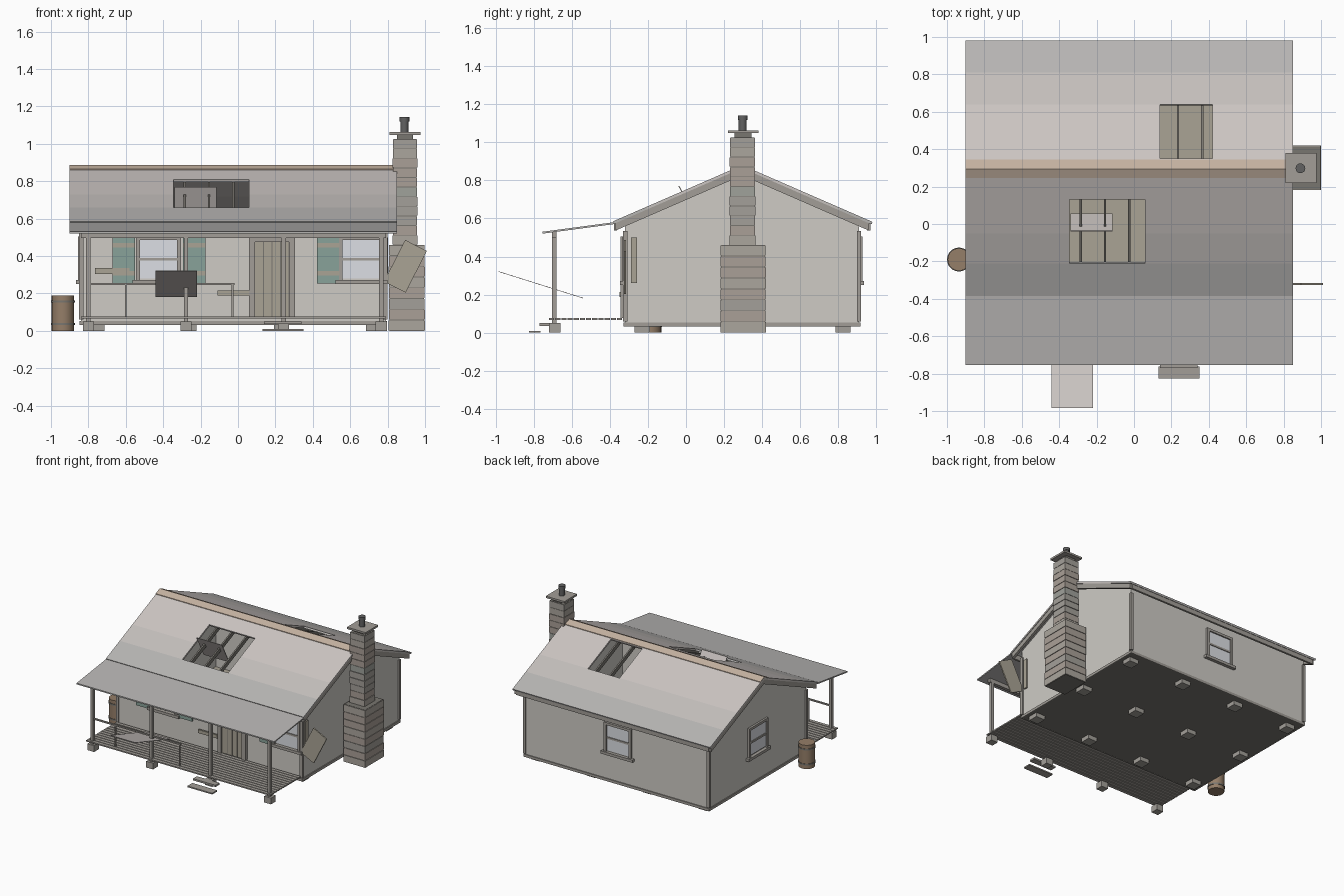
import bpy, bmesh, math, random
from mathutils import Matrix, Vector

if "Cube" in bpy.data.objects:
    bpy.data.objects.remove(bpy.data.objects["Cube"])

random.seed(3)
mats = {}

def paint(o, *cols):
    for c in cols:
        if c not in mats:
            mats[c] = bpy.data.materials.new("paint_%d" % len(mats))
            mats[c].diffuse_color = (*c, 1)
        o.data.materials.append(mats[c])

def mesh_obj(name, verts, faces, *cols):
    me = bpy.data.meshes.new(name)
    me.from_pydata(verts, [], faces)
    o = bpy.data.objects.new(name, me)
    bpy.context.collection.objects.link(o)
    paint(o, *cols)
    return o

def prism(name, pts, x0, x1, col):
    """Extrude a (y, z) outline along x."""
    n = len(pts)
    v = [(x, y, z) for x in (x0, x1) for y, z in pts]
    f = [tuple(range(n))[::-1], tuple(range(n, 2 * n))]
    f += [(i, (i + 1) % n, n + (i + 1) % n, n + i) for i in range(n)]
    o = mesh_obj(name, v, f, col)
    bm = bmesh.new()
    bm.from_mesh(o.data)
    bmesh.ops.recalc_face_normals(bm, faces=bm.faces)
    bm.to_mesh(o.data)
    bm.free()
    return o

def box(name, x0, x1, y0, y1, z0, z1, col):
    return prism(name, [(y0, z0), (y1, z0), (y1, z1), (y0, z1)], x0, x1, col)

def cylinder(name, x, y, z0, z1, r, col, sides=20):
    bpy.ops.mesh.primitive_cylinder_add(vertices=sides, radius=r, depth=z1 - z0,
                                        location=(x, y, (z0 + z1) / 2))
    o = bpy.context.object
    o.name = name
    paint(o, col)
    bpy.ops.object.shade_smooth_by_angle()
    return o

WALL, TRIM, WOOD = (.62, .6, .56), (.36, .34, .31), (.4, .37, .3)
DARK, IRON, GREEN = (.19, .18, .16), (.12, .12, .12), (.25, .36, .32)
GLASS, RUST, BARREL = (.72, .74, .78), (.55, .44, .35), (.3, .21, .14)
SHEET, SHEET2, SHEET3 = (.6, .56, .54), (.55, .52, .5), (.47, .46, .45)
STONES = [(.37, .35, .32), (.41, .38, .34), (.35, .36, .33), (.4, .35, .31)]
X0, X1, Y0, Y1, RY = -.84, .79, -.32, .91, .295

def zr(y):
    return .88 - .435 * abs(y - RY)

# walls, floor and sill
gable = [(Y0, .04), (Y1, .04), (Y1, zr(Y1) - .018), (RY, .862), (Y0, zr(Y0) - .018)]
prism("left_wall", gable, X0, X0 + .02, WALL)
prism("right_wall", gable, X1 - .02, X1, WALL)
box("front_wall", X0 + .02, X1 - .02, Y0, Y0 + .02, .04, zr(Y0) - .018, WALL)
box("back_wall", X0 + .02, X1 - .02, Y1 - .02, Y1, .04, zr(Y1) - .018, WALL)
box("floor_base", X0, X1, Y0, Y1, .033, .045, DARK)
box("floor_boards", X0 + .02, X1 - .02, Y0 + .02, Y1 - .02, .045, .055, WOOD)
for y in (Y0 - .007, Y1):
    box("long_sill", X0 - .007, X1 + .007, y, y + .007, .032, .053, TRIM)
for x in (X0 - .007, X1):
    box("side_sill", x, x + .007, Y0, Y1, .032, .053, TRIM)
for x in (X0 - .01, X1 - .013):
    for y in (Y0 - .01, Y1 - .013):
        box("corner_board", x, x + .023, y, y + .023, .06, .535, TRIM)

# piers under the house
for i in range(4):
    x = -.755 + .4933 * i
    for y in (-.23, .3, .825):
        box("pier", x - .04, x + .04, y - .04, y + .04, 0, .034, STONES[0])

# roof slopes with holes
def slope(name, ys, hole):
    xs = [-.9, hole[0], hole[1], .85]
    v = [(x, y, zr(y)) for y in ys for x in xs]
    f, m = [], []
    for j in range(len(ys) - 1):
        for i in range(3):
            if i == 1 and hole[2] < (ys[j] + ys[j + 1]) / 2 < hole[3]:
                continue
            a = j * 4 + i
            f.append((a, a + 1, a + 5, a + 4))
            m.append(min(j, 2) if ys[0] < 0 else min(3 - j, 2))
    o = mesh_obj(name, v, f, SHEET3, SHEET2, SHEET)
    o.data.polygons.foreach_set("material_index", m)
    s = o.modifiers.new("thickness", "SOLIDIFY")
    s.thickness, s.offset = .014, -1

slope("front_roof", [-.385, -.21, -.05, .13, RY], (-.345, .06, -.21, .13))
slope("back_roof", [RY, .35, .64, .81, .98], (.14, .42, .35, .64))
prism("ridge_cap", [(.245, zr(.245) + .001), (RY, .881), (.345, zr(.345) + .001),
                    (.345, zr(.345) + .006), (RY, .887), (.245, zr(.245) + .006)],
      -.9, .85, RUST)

# rafters, barge boards and fascia
def sloped(name, y, top, depth, x0, x1, col):
    prism(name, [(RY, .88 - top), (y, zr(y) - top), (y, zr(y) - top - depth),
                 (RY, .88 - top - depth)], x0, x1, col)

for ye in (Y0 + .02, Y1 - .02):
    for i in range(13):
        x = -.805 + .13 * i
        sloped("rafter", ye, .016, .035, x - .006, x + .006, DARK)
for ye in (-.37, .96):
    for x in (-.895, .825):
        sloped("barge_board", ye, .014, .04, x, x + .02, TRIM)
    box("fascia", -.875, .825, ye - .008, ye + .008, zr(ye) - .054, zr(ye) - .015, TRIM)

# loose sheets
prism("sheet_in_hole", [(-.04, .77), (-.034, .77), (.056, .6), (.05, .6)], -.34, -.115, SHEET)
prism("fallen_sheet", [(-.985, .32), (-.985, .323), (-.54, .183), (-.54, .18)], -.44, -.22, SHEET)

# porch roof, beam, posts and deck
prism("porch_roof", [(-.755, .52), (-.38, .57), (-.38, .58), (-.755, .53)], -.9, .85, SHEET3)
box("porch_beam", X0, X1, -.705, -.68, .497, .528, TRIM)
for i in range(4):
    x = -.8 + .522 * i
    box("porch_post", x - .012, x + .012, -.705, -.68, .05, .5, TRIM)
    box("post_footing", x - .03, x + .03, -.72, -.66, 0, .05, STONES[0])
for i in range(12):
    y = -.72 + .0325 * i
    box("deck_board", X0, X1, y, y + .027, .066, .076, TRIM)
for x in (-.6, -.03):
    box("rail_post", x - .005, x + .005, -.698, -.688, .076, .25, TRIM)
box("porch_rail", -.79, -.02, -.7, -.686, .246, .256, TRIM)
box("loose_board", -.765, -.58, -.335, -.32, .305, .337, WOOD)
box("loose_board", -.11, .06, -.35, -.335, .188, .215, WOOD)
box("lower_step", .13, .35, -.826, -.763, 0, .01, TRIM)
box("upper_step", .14, .34, -.77, -.72, .036, .05, TRIM)

# door
for i in range(4):
    x = .09 + .046 * i
    box("door_plank", x + .002, x + .043, -.332, -.318, .076, .475, WOOD)
box("door_backing", .09, .274, -.326, -.318, .076, .475, DARK)
for x in (.06, .274):
    box("door_jamb", x, x + .032, -.345, -.318, .076, .5, TRIM)
box("door_lintel", .06, .306, -.345, -.318, .475, .505, TRIM)

# windows: built facing -y, then turned onto a wall
def window(cx, cy, angle):
    parts = [("glass", -.1, .1, -.006, .002, .28, .49, GLASS),
             ("frame_left", -.12, -.1, -.016, .002, .27, .5, TRIM),
             ("frame_right", .1, .12, -.016, .002, .27, .5, TRIM),
             ("frame_top", -.12, .12, -.016, .002, .485, .505, TRIM),
             ("middle_rail", -.1, .1, -.012, .002, .375, .39, TRIM),
             ("sill", -.14, .14, -.026, .002, .25, .272, TRIM)]
    for p in parts:
        o = box("window_" + p[0], *p[1:])
        o.matrix_world = Matrix.Translation((cx, cy, 0)) @ Matrix.Rotation(angle, 4, "Z")

window(-.425, Y0, 0)
window(.66, Y0, 0)
window(-.04, Y1, math.pi)
window(X0, .3, -math.pi / 2)

# shutters, one hanging loose past the corner
def shutter(cx, col):
    a = box("shutter", -.06, .06, -.005, .005, -.123, .123, col)
    b = [box("shutter_batten", -.06, .06, -.01, -.005, z - .012, z + .012, WOOD)
         for z in (-.07, .08)]
    return [a] + b, Matrix.Translation((cx, Y0 - .007, .377))

for cx in (-.61, -.235, .482):
    objs, mat = shutter(cx, GREEN)
    for o in objs:
        o.matrix_world = mat
loose = box("hanging_shutter", -.065, .065, -.005, .005, -.125, .125, WOOD)
loose.matrix_world = Matrix.Translation((.895, -.32, .345)) @ Matrix.Rotation(math.radians(27), 4, "Y")
box("side_board", X1, X1 + .012, -.29, -.257, .26, .5, WOOD)

# stone chimney
def courses(name, n, x0, x1, y0, y1, z0, z1):
    h = (z1 - z0) / n
    box(name + "_mortar", x0 + .006, x1 - .006, y0 + .006, y1 - .006, z0, z1, DARK)
    for i in range(n):
        j = random.uniform(0, .004)
        box(name + "_course", x0 + j, x1 - j, y0 + j, y1 - j, z0 + i * h + .002,
            z0 + (i + 1) * h - .002, random.choice(STONES))

courses("chimney_base", 8, .805, 1.0, .18, .42, 0, .46)
courses("chimney_stack", 11, .825, .96, .228, .365, .46, 1.025)
box("chimney_neck", .85, .935, .255, .345, 1.02, 1.05, DARK)
box("chimney_cap", .81, .975, .22, .38, 1.048, 1.063, TRIM)
cylinder("flue_pipe", .89, .298, 1.06, 1.13, .021, IRON)
cylinder("flue_rim", .89, .298, 1.118, 1.142, .026, IRON)

# rain barrel
cylinder("barrel", -.936, -.19, 0, .19, .06, BARREL, 24)
for z in (.03, .15):
    cylinder("barrel_hoop", -.936, -.19, z, z + .012, .064, DARK, 24)

for m in bpy.data.materials:
    if m.users and not m.is_grease_pencil:
        m.use_nodes = True
        m.node_tree.nodes["Principled BSDF"].inputs["Base Color"].default_value = m.diffuse_color
